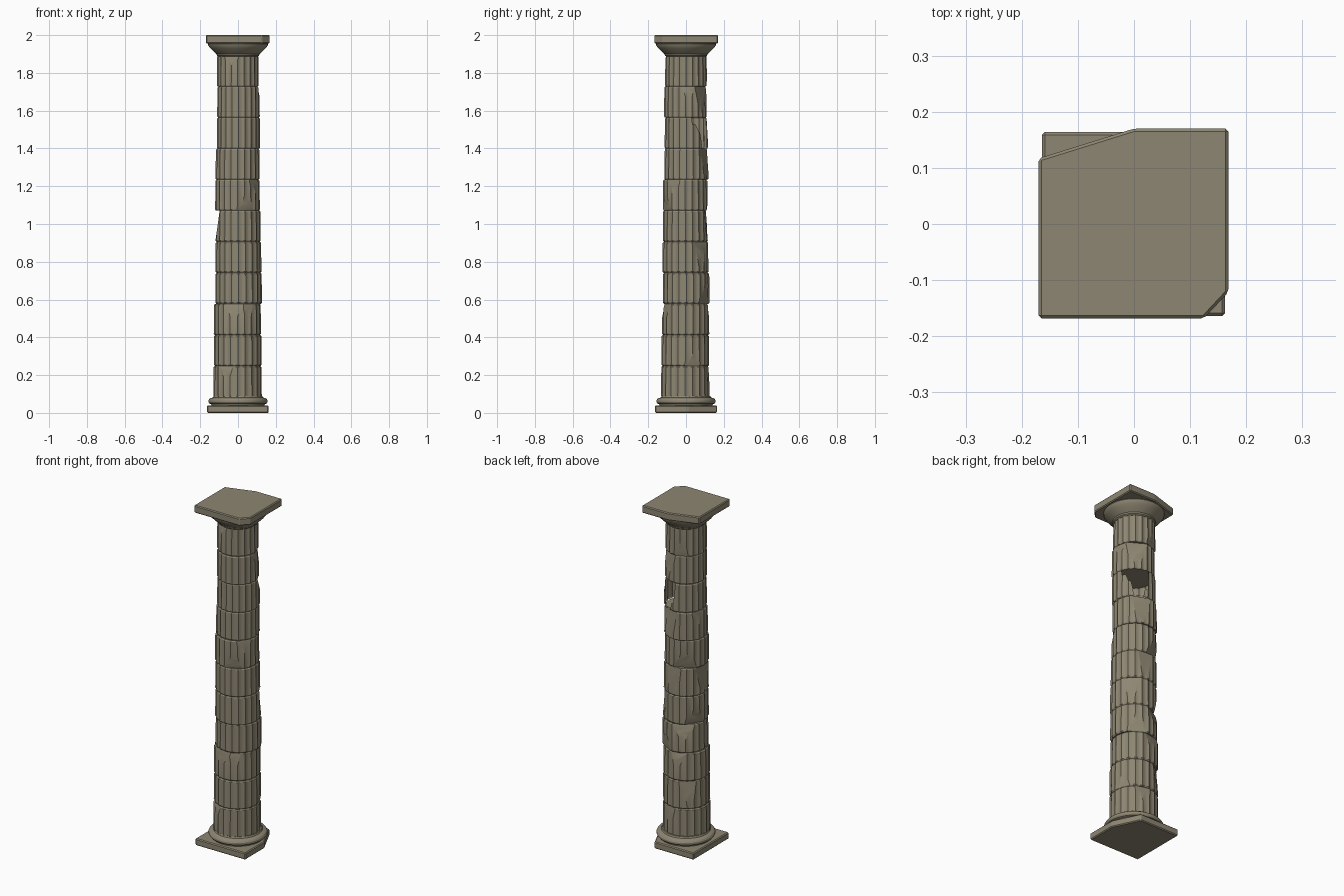
import bpy, bmesh, math, random
from mathutils import Vector, Matrix

random.seed(4)
cube = bpy.data.objects.get("Cube")
if cube:
    bpy.data.objects.remove(cube, do_unlink=True)

stone = bpy.data.materials.new("weathered_stone")
stone.use_nodes = True
colour = (0.27, 0.24, 0.17, 1)
stone.diffuse_color = colour
stone.node_tree.nodes["Principled BSDF"].inputs["Base Color"].default_value = colour


def finish(name, bm, angle=30):
    bmesh.ops.recalc_face_normals(bm, faces=bm.faces)
    mesh = bpy.data.meshes.new(name)
    bm.to_mesh(mesh)
    bm.free()
    mesh.materials.append(stone)
    ob = bpy.data.objects.new(name, mesh)
    bpy.context.collection.objects.link(ob)
    bpy.ops.object.select_all(action='DESELECT')
    ob.select_set(True)
    bpy.context.view_layer.objects.active = ob
    bpy.ops.object.shade_smooth_by_angle(angle=math.radians(angle))
    return ob


def loft(rings):
    """Skin a stack of closed rings and cap both ends."""
    bm = bmesh.new()
    rows = [[bm.verts.new(p) for p in ring] for ring in rings]
    n = len(rows[0])
    for low, high in zip(rows, rows[1:]):
        for i in range(n):
            j = (i + 1) % n
            bm.faces.new((low[i], low[j], high[j], high[i]))
    bm.faces.new(rows[0][::-1])
    bm.faces.new(rows[-1])
    return bm


def lathe(name, profile, sides=40):
    rings = [[(r * math.cos(math.tau * i / sides), r * math.sin(math.tau * i / sides), z)
              for i in range(sides)] for r, z in profile]
    return finish(name, loft(rings))


def slab(name, outline, z0, z1, bevel):
    """Broken square slab with softened edges."""
    bm = loft([[(x, y, z) for x, y in outline] for z in (z0, z1)])
    bmesh.ops.bevel(bm, geom=bm.edges[:], offset=bevel, segments=1, affect='EDGES')
    return finish(name, bm, 10)


def chip(bm, point, normal):
    """Slice a piece of stone away and close the cut."""
    res = bmesh.ops.bisect_plane(bm, geom=bm.verts[:] + bm.edges[:] + bm.faces[:],
                                 plane_co=point, plane_no=normal, clear_outer=True)
    cut = [e for e in res["geom_cut"] if isinstance(e, bmesh.types.BMEdge) and e.is_boundary]
    if cut:
        bmesh.ops.holes_fill(bm, edges=cut, sides=0)


# Plinth with one broken corner, and the base moulding
slab("plinth", [(-.164, -.164), (.162, -.164), (.162, .012), (.09, .164), (-.164, .164)],
     0, .04, .005)
lathe("base_moulding", [(.14, .036), (.142, .046), (.152, .05), (.157, .058), (.157, .066),
                        (.152, .074), (.142, .079), (.132, .082), (.128, .09)])

# Fluted shaft drums: chips are (direction in degrees, upward tilt in degrees, depth)
CHIPS = {
    0: [(240, 12, .013), (75, 8, .012)],
    1: [(20, -10, .012), (130, 6, .014)],
    2: [(262, 14, .018), (100, 10, .014), (300, 8, .01)],
    3: [(120, 15, .022), (60, -8, .016)],
    4: [(150, -12, .02), (45, 6, .014)],
    5: [(180, 8, .021), (85, 5, .015)],
    6: [(295, -10, .016), (120, -14, .025), (325, 10, .012)],
    7: [(70, 6, .019), (160, 8, .01)],
    8: [(65, 5, .02), (40, 12, .016)],
    9: [(60, 9, .022), (10, 14, .014)],
    10: [(250, 14, .012), (110, -8, .012)],
}
FLUTES, STEPS, COUNT = 20, 5, 11
BOTTOM, TOP = .084, 1.892
pitch = (TOP - BOTTOM) / COUNT


def radius(z):
    t = (z - BOTTOM) / (TOP - BOTTOM)
    return .128 - .016 * t - .003 * t * t


def fluted_ring(z, scale, depth):
    ring = []
    for i in range(FLUTES * STEPS):
        a = math.tau * i / (FLUTES * STEPS)
        r = radius(z) * scale - depth * math.sin(math.pi * (i % STEPS) / STEPS)
        ring.append((r * math.cos(a), r * math.sin(a), z))
    return ring


for k in range(COUNT):
    z0 = BOTTOM + k * pitch
    z1 = z0 + pitch
    bm = loft([fluted_ring(z0, .955, .004), fluted_ring(z0 + .006, 1, .006),
               fluted_ring(z1 - .006, 1, .006), fluted_ring(z1, .955, .004)])
    for direction, tilt, depth in CHIPS[k]:
        a, t = math.radians(direction), math.radians(tilt)
        z = z1 if tilt > 0 else z0
        r = radius(z) - depth
        chip(bm, Vector((r * math.cos(a), r * math.sin(a), z)),
             Vector((math.cos(a) * math.cos(t), math.sin(a) * math.cos(t), math.sin(t))))
    # Slight settling of every drum
    shift = Vector((random.uniform(-.004, .004), random.uniform(-.005, .003), 0))
    bmesh.ops.transform(bm, matrix=Matrix.Translation(shift), verts=bm.verts)
    finish("shaft_drum_%d" % (k + 1), bm, 25)

# Flared capital and broken top slab
lathe("capital_cushion", [(.104, 1.886), (.112, 1.892), (.114, 1.9), (.128, 1.912),
                          (.146, 1.93), (.157, 1.944), (.159, 1.952), (.154, 1.96)])
slab("capital_slab", [(-.17, -.168), (.125, -.168), (.168, -.122), (.168, .17),
                      (0, .17), (-.17, .117)], 1.956, 2, .005)
